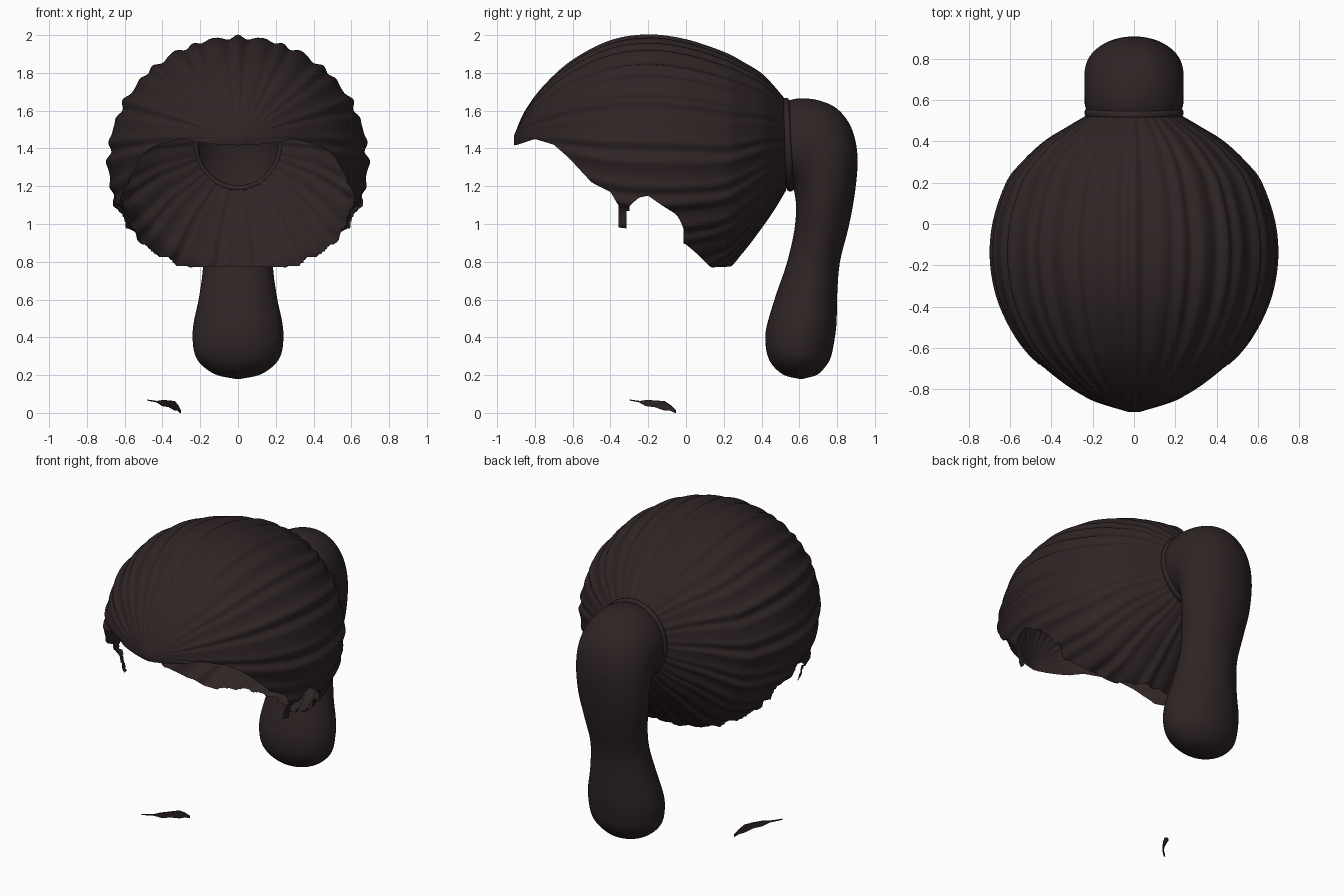
import bpy, bmesh, math
from mathutils import Vector

cube = bpy.data.objects.get("Cube")
if cube:
    bpy.data.objects.remove(cube, do_unlink=True)

hair = bpy.data.materials.new("dark_brown_hair")
hair.use_nodes = True
COLOUR = (0.029, 0.018, 0.0185, 1)
hair.diffuse_color = COLOUR
hair.node_tree.nodes["Principled BSDF"].inputs["Base Color"].default_value = COLOUR


def finish(bm, name, smooth=True):
    bmesh.ops.recalc_face_normals(bm, faces=bm.faces)
    for f in bm.faces:
        f.smooth = smooth
    mesh = bpy.data.meshes.new(name)
    bm.to_mesh(mesh)
    bm.free()
    mesh.materials.append(hair)
    obj = bpy.data.objects.new(name, mesh)
    bpy.context.collection.objects.link(obj)
    return obj


def smooth_rows(rows, steps):
    """Catmull-Rom interpolation through rows of numbers."""
    pts = [Vector(r) for r in rows]
    out = []
    for i in range(len(pts) - 1):
        b, c = pts[i], pts[i + 1]
        a = pts[i - 1] if i else b * 2 - c
        d = pts[i + 2] if i + 2 < len(pts) else c * 2 - b
        for k in range(steps):
            t = k / steps
            out.append((b * 2 + (c - a) * t + (a * 2 - b * 5 + c * 4 - d) * t ** 2
                        + (b * 3 - a - c * 3 + d) * t ** 3) / 2)
    return out + [pts[-1]]


def loft(bm, rings, close_end=False):
    """Skin closed rings of points with quads."""
    loops = [[bm.verts.new(p) for p in ring] for ring in rings]
    n = len(loops[0])
    for a, b in zip(loops, loops[1:]):
        for i in range(n):
            j = (i + 1) % n
            bm.faces.new((a[i], a[j], b[j], b[i]))
    if close_end:
        bm.faces.new(loops[-1])


# Hair cap: stations of y, top z, bottom z, half width
CAP = [(.53, 1.65, 1.18, .22), (.47, 1.72, 1.08, .32), (.4, 1.79, .98, .43),
       (.3, 1.85, .85, .535), (.2, 1.90, .75, .61), (0, 1.965, .68, .675),
       (-.2, 1.99, .66, .685), (-.4, 1.96, .71, .64), (-.6, 1.86, .88, .53),
       (-.75, 1.73, 1.08, .37), (-.85, 1.6, 1.27, .21), (-.91, 1.47, 1.42, .03)]
# Hairline seen from the side: y, z, with a loose lock before the ear
RIM = [(-1, 1.40), (-.89, 1.42), (-.8, 1.45), (-.7, 1.42), (-.62, 1.35), (-.5, 1.22),
       (-.4, 1.17), (-.365, 1.11), (-.35, .98), (-.32, .98), (-.305, 1.09),
       (-.25, 1.14), (-.2, 1.15), (-.13, 1.1), (-.05, 1.05), (-.015, .99),
       (-.01, .9), (.05, .85), (.13, .77), (.25, .775), (.27, .5), (1, .5)]


def rim_height(y):
    for (y0, z0), (y1, z1) in zip(RIM, RIM[1:]):
        if y0 <= y <= y1:
            return z0 + (z1 - z0) * (y - y0) / (y1 - y0)
    return 0


def groove(a):
    """Combed ridges, mirrored left to right."""
    a = abs(math.atan2(math.sin(a), math.cos(a)))
    return 1 + .012 * math.cos(36 * a) + .006 * math.cos(23 * a + 1) + .005 * math.cos(53 * a)


COLS = 288
rings = []
for y, top, bottom, width in smooth_rows(CAP, 14):
    mid, half = (top + bottom) / 2, (top - bottom) / 2
    ring = []
    for i in range(COLS):
        a = 2 * math.pi * i / COLS
        g = groove(a)
        ring.append((width * g * math.sin(a), y, mid + half * g * math.cos(a)))
    rings.append(ring)
bm = bmesh.new()
loft(bm, rings, close_end=True)
below = [f for f in bm.faces
         if f.calc_center_median().z < rim_height(f.calc_center_median().y)]
bmesh.ops.delete(bm, geom=below, context='FACES')
for v in bm.verts:
    gap = rim_height(v.co.y) - v.co.z
    if v.is_boundary and abs(gap) < .025:
        v.co.z += gap
finish(bm, "hair_cap")

# Ponytail: front y, z and back y, z of each ring, then half width
TAIL = [(.53, 1.19, .53, 1.65, .225), (.555, 1.19, .60, 1.665, .235),
        (.57, 1.18, .70, 1.655, .24), (.575, 1.16, .80, 1.61, .24),
        (.58, 1.13, .875, 1.51, .24), (.582, 1.1, .908, 1.36, .235),
        (.58, 1.02, .895, 1.17, .225), (.565, .92, .86, .98, .2),
        (.53, .78, .815, .8, .185), (.475, .62, .80, .62, .205),
        (.43, .47, .797, .48, .235), (.42, .39, .785, .38, .24),
        (.43, .31, .765, .29, .225), (.46, .25, .73, .235, .18),
        (.52, .2, .69, .2, .11), (.6, .18, .62, .18, .015)]
rings = []
for fy, fz, by, bz, w in smooth_rows(TAIL, 5):
    front, back = Vector((0, fy, fz)), Vector((0, by, bz))
    mid, arm = (front + back) / 2, (back - front) / 2
    rings.append([mid + arm * math.cos(a) + Vector((w * math.sin(a), 0, 0))
                  for a in (2 * math.pi * i / 64 for i in range(64))])
bm = bmesh.new()
loft(bm, rings, close_end=True)
finish(bm, "ponytail")

# Gathered band where the cap meets the ponytail
bm = bmesh.new()
rings = []
for i in range(97):
    a = 2 * math.pi * i / 96
    ring = []
    for k in range(10):
        b = 2 * math.pi * k / 10
        r = 1 + .07 * math.cos(b)
        ring.append((.225 * r * math.sin(a),
                     .54 - .012 * math.cos(a) + .02 * math.sin(b),
                     1.42 + .232 * r * math.cos(a)))
    rings.append(ring)
loft(bm, rings)
bmesh.ops.remove_doubles(bm, verts=bm.verts, dist=.0001)
finish(bm, "hair_band")

# Loose wisp near the ground: position along it, upper z, lower z
WISP = [(0, .07, .066), (.25, .063, .055), (.4, .068, .036), (.6, .066, .03),
        (.78, .062, .014), (.9, .04, .012), (1, .014, 0)]
start, end = Vector((-.48, -.295, 0)), Vector((-.305, -.055, 0))
side = Vector((.003, -.003, 0))
bm = bmesh.new()
rings = []
for s, hi, lo in WISP:
    p = start.lerp(end, s) + side * 4 * math.sin(s * math.pi)
    up, down = Vector((0, 0, hi)), Vector((0, 0, lo))
    rings.append([p + up - side, p + up + side, p + down + side, p + down - side])
loft(bm, rings, close_end=True)
finish(bm, "loose_wisp", smooth=False)
